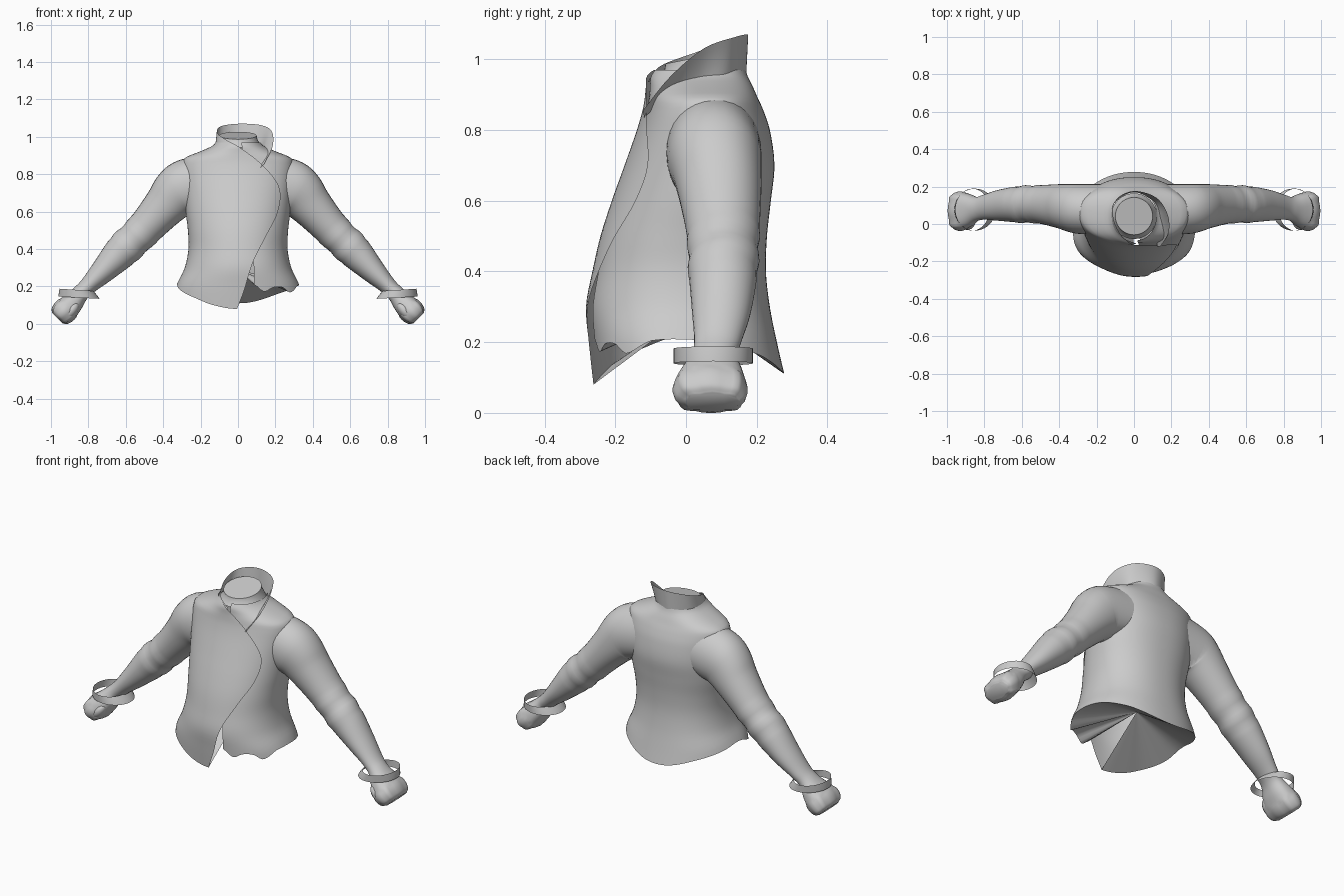
import bpy, bmesh
from math import sin, cos, acos, pi, degrees, radians
from mathutils import Matrix, Vector

if "Cube" in bpy.data.objects:
    bpy.data.objects.remove(bpy.data.objects["Cube"])


def interp(table, k):
    """Smooth curve through rows of (key, value, ...)."""
    n = len(table)
    k = min(max(k, table[0][0]), table[-1][0])
    i = next((j for j in range(n - 1) if k <= table[j + 1][0]), n - 2)

    def slope(j, c):
        a, b = table[max(j - 1, 0)], table[min(j + 1, n - 1)]
        return (b[c] - a[c]) / (b[0] - a[0])
    p, q = table[i], table[i + 1]
    h = q[0] - p[0]
    t = (k - p[0]) / h
    out = []
    for c in range(1, len(p)):
        out.append((2*t**3 - 3*t*t + 1) * p[c] + (t**3 - 2*t*t + t) * h * slope(i, c)
                   + (3*t*t - 2*t**3) * q[c] + (t**3 - t*t) * h * slope(i + 1, c))
    return out if len(out) > 1 else out[0]


def spow(v, e):
    return abs(v) ** e * (1 if v >= 0 else -1)


def finish(name, bm, mirror=False):
    mesh = bpy.data.meshes.new(name)
    bm.normal_update()
    bm.to_mesh(mesh)
    bm.free()
    ob = bpy.data.objects.new(name, mesh)
    bpy.context.collection.objects.link(ob)
    bpy.ops.object.select_all(action='DESELECT')
    ob.select_set(True)
    bpy.context.view_layer.objects.active = ob
    bpy.ops.object.shade_smooth_by_angle(angle=radians(50))
    if mirror:
        ob.modifiers.new("mirror", 'MIRROR').use_mirror_merge = False
    return ob


def loft(name, rings, closed=True, cap=False, mirror=False):
    bm = bmesh.new()
    rows = [[bm.verts.new(p) for p in r] for r in rings]
    m = len(rows[0])
    for a, b in zip(rows, rows[1:]):
        for j in range(m if closed else m - 1):
            bm.faces.new((a[j], a[(j + 1) % m], b[(j + 1) % m], b[j]))
    if cap:
        bm.faces.new(rows[-1])
    return finish(name, bm, mirror)


# Wrapped jacket body: one open sheet whose two front edges overlap
BODY = [(.08, .345, -.25, .285, -.02), (.2, .33, -.263, .257, -.02),
        (.3, .285, -.271, .237, -.01), (.4, .265, -.253, .226, 0),
        (.5, .268, -.23, .229, .01), (.6, .28, -.198, .24, .03),
        (.7, .288, -.162, .25, .04), (.8, .295, -.127, .237, .05),
        (.86, .295, -.11, .217, .06), (.89, .28, -.105, .203, .065),
        (.92, .207, -.102, .19, .06), (.95, .14, -.1, .175, .05),
        (.975, .115, -.085, .167, .05)]
HEM = [(-90, .21), (-77, .21), (-68, .172), (-58, .195), (-46, .195), (-36, .168),
       (-15, .205), (20, .2), (50, .165), (90, .11), (130, .165), (160, .2),
       (180, .215), (201, .185), (229, .14), (250, .1), (270, .08), (300, .1)]
OUTER_EDGE = [(.08, -.005), (.17, .03), (.33, .08), (.47, .15), (.6, .213),
              (.73, .22), (.85, .13), (.95, 0), (.975, -.05)]
UNDER_EDGE = [(.1, .08), (.3, .085), (.5, .05), (.95, .02)]
E = 0.9


def body_point(u, t):
    z = .1 + t * .87
    for _ in range(5):
        w, yf, yb, yc = interp(BODY, z)

        def angle(x):
            return acos(max(-1, min(1, spow(x / w, 1 / E))))
        a0 = -angle(interp(UNDER_EDGE, z))
        a1 = 2 * pi - angle(interp(OUTER_EDGE, z))
        phi = a0 + (a1 - a0) * u
        lo = interp(HEM, degrees(phi))
        z = lo + t * (.97 - lo)
    w, yf, yb, yc = interp(BODY, z)
    s = sin(phi)
    y = yc + spow(s, E) * ((yb - yc) if s > 0 else (yc - yf))
    f = max(0, min(1, (degrees(phi) - 230) / 45))
    return (w * spow(cos(phi), E), y - .012 * f * f * (3 - 2 * f), z)


loft("jacket_body", [[body_point(j / 110, 1 - (1 - i / 46) ** 1.3) for j in range(111)]
                     for i in range(47)], closed=False)

# Arched lining closing the underside, from the hem up to the middle
hem = [Vector(body_point(j / 110, 0)) for j in range(111)]
loft("hem_lining", [[p.lerp(Vector((0, .02, .29)), k) for p in hem]
                    for k in (0, .25, .5, .75, .995)], closed=False)

# Sleeves running into closed fists: index, x, z, y centre, half width, half depth, squareness
ARM = [(0, .255, .743, .078, .15, .135, .95), (1, .315, .712, .082, .145, .132, .95),
       (2, .395, .625, .095, .115, .118, .95), (3, .51, .498, .105, .095, .102, 1),
       (4, .615, .395, .105, .092, .097, 1), (5, .72, .285, .1, .067, .083, 1),
       (6, .80, .205, .09, .047, .067, 1), (7, .843, .162, .08, .046, .065, .95),
       (8, .885, .112, .072, .058, .088, .8), (9, .925, .07, .068, .066, .103, .75),
       (10, .954, .042, .07, .056, .096, .75), (11, .966, .03, .075, .036, .075, .8)]


def arm_ring(k):
    x, z, yc, hw, hd, e = interp(ARM, k)
    a, b = interp(ARM, max(k - .3, 0)), interp(ARM, min(k + .3, 11))
    t = Vector((b[0] - a[0], b[1] - a[1])).normalized()
    t = Vector((1, 0)).lerp(t, min(1, k / 1.6)).normalized()  # armhole stands upright
    ring = []
    for j in range(32):
        an = 2 * pi * j / 32
        # soft elbow folds
        fold = .003 * sin((k - 2.9) * 9 + 1.2 * sin(an)) if 2.9 < k < 4.1 else 0
        # knuckle grooves
        if k > 8.5:
            fold = .003 * cos(an * 8)
        n = spow(cos(an), e) * (hw + fold)
        s = sin(an)
        tuck = (.1 if s > 0 else .035) * s * s * max(0, 1 - k)  # reach back to the body
        ring.append((x - t.y * n - tuck, yc + spow(s, e) * (hd + fold), z + t.x * n))
    return ring


loft("sleeve_and_fist", [arm_ring(i / 6) for i in range(67)], cap=True, mirror=True)

# Thumbs, mostly sunk into the fists
bm = bmesh.new()
bmesh.ops.create_uvsphere(bm, u_segments=14, v_segments=10, radius=1, matrix=(
    Matrix.Translation((.892, .008, .068)) @ Matrix.Rotation(radians(-40), 4, 'Y')
    @ Matrix.Diagonal((.03, .04, .055, 1))))
finish("thumb", bm, mirror=True)

# Loose flared cuff bands
CUFF = [(.85, .11, .140), (.856, .102, .16), (.864, .09, .182)]
loft("cuff_band", [[(cx + r * cos(a), .077 + .112 * sin(a), z + .006 * cos(a))
                    for a in (2 * pi * j / 40 for j in range(40))]
                   for cx, r, z in CUFF], mirror=True)

# Standing collar opening into a lapel: base xyz, top xyz
COLLAR = [(0, .01, -.108, .935, .01, -.104, .943), (1, -.065, -.088, .94, -.06, -.07, .982),
          (2, -.118, .0, .945, -.11, .03, 1.02), (3, -.105, .11, .95, -.095, .13, 1.055),
          (4, 0, .17, .95, 0, .176, 1.07), (5, .11, .115, .95, .12, .14, 1.063),
          (6, .135, .03, .935, .18, .05, 1.03), (7, .135, -.05, .895, .185, -.045, .95),
          (8, .12, -.118, .835, .14, -.122, .855)]
rows = []
for i in range(6):
    row = []
    for j in range(65):
        c = interp(COLLAR, j / 8)
        row.append(Vector(c[:3]).lerp(Vector(c[3:]), i / 5))
    rows.append(row)
loft("collar", rows, closed=False)

# Neck stump: flares out to meet the jacket, slanted flat top
NECK = [(.122, .955, .1), (.104, .985, .2), (.1, 1.007, .2)]
loft("neck", [[(r * cos(a), .042 + r * sin(a), z + k * r * sin(a))
               for a in (2 * pi * j / 40 for j in range(40))]
              for r, z, k in NECK], cap=True)
